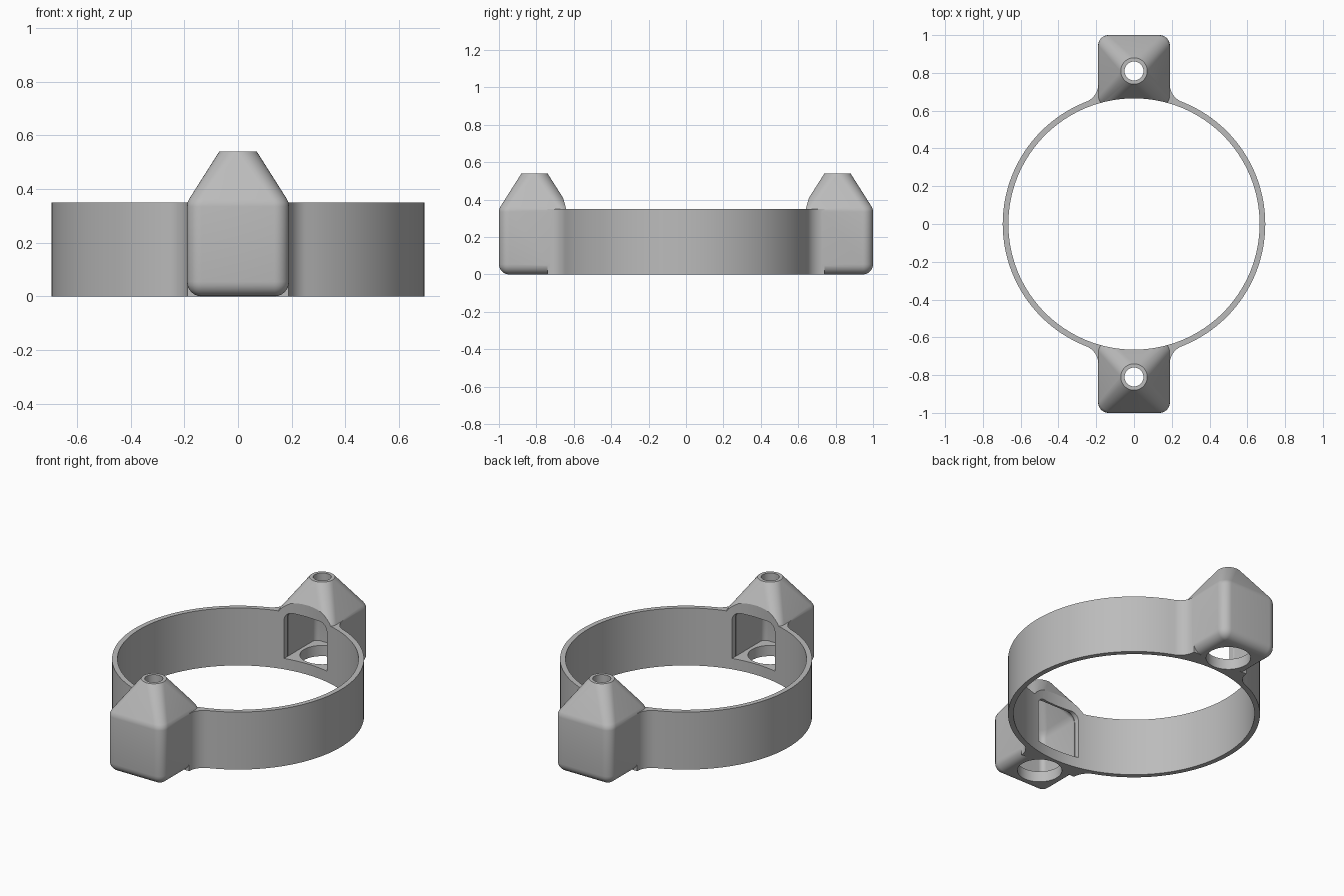
import bpy, bmesh
from math import sin, cos, pi, sqrt, atan2, radians

cube = bpy.data.objects.get("Cube")
if cube:
    bpy.data.objects.remove(cube, do_unlink=True)

RING_OUT, RING_IN, RING_H = 0.695, 0.665, 0.35
TOWER_Y, HALF, ROUND = 0.81, 0.19, 0.055
FILLET = 0.1

grey = bpy.data.materials.new("plain grey")
grey.use_nodes = True
COLOUR = (0.5, 0.5, 0.5, 1)
grey.diffuse_color = COLOUR
grey.node_tree.nodes["Principled BSDF"].inputs["Base Color"].default_value = COLOUR


def loft(name, loops):
    """Closed solid through equal-length loops of points."""
    bm = bmesh.new()
    rings = [[bm.verts.new(p) for p in loop] for loop in loops]
    n = len(rings[0])
    for a, b in zip(rings, rings[1:]):
        for i in range(n):
            j = (i + 1) % n
            bm.faces.new((a[i], a[j], b[j], b[i]))
    bm.faces.new(rings[0])
    bm.faces.new(rings[-1])
    bmesh.ops.recalc_face_normals(bm, faces=bm.faces)
    mesh = bpy.data.meshes.new(name)
    bm.to_mesh(mesh)
    bm.free()
    mesh.materials.append(grey)
    obj = bpy.data.objects.new(name, mesh)
    bpy.context.collection.objects.link(obj)
    return obj


def arc(cx, cy, r, a0, a1, steps):
    return [(cx + r * cos(a0 + (a1 - a0) * i / steps),
             cy + r * sin(a0 + (a1 - a0) * i / steps)) for i in range(steps + 1)]


def rounded_square(half, r, z, side):
    pts = []
    for k, (sx, sy) in enumerate(((1, 1), (-1, 1), (-1, -1), (1, -1))):
        pts += arc(sx * (half - r), sy * (half - r), r, k * pi / 2, (k + 1) * pi / 2, 8)
    # tiny overlap keeps neighbouring corner arcs distinct when fully round
    return [(x, side * (y + TOWER_Y), z) for x, y in pts]


def tower_loft(name, sections, side):
    loops = [rounded_square(h, min(r, h - 0.0005), z, side) for z, h, r in sections]
    return loft(name, loops)


def cylinder(name, r, y, z0, z1, steps):
    pts = arc(0, y, r, 0, 2 * pi, steps)[:-1]
    return loft(name, [[(px, py, z) for px, py in pts] for z in (z0, z1)])


def combine(body, tool, operation):
    mod = body.modifiers.new(operation, "BOOLEAN")
    mod.operation, mod.solver, mod.object = operation, "EXACT", tool
    bpy.context.view_layer.objects.active = body
    bpy.ops.object.modifier_apply(modifier=mod.name)
    bpy.data.objects.remove(tool, do_unlink=True)


# Ring outline, flared by fillets where it meets the towers
fx = HALF - 0.001 + FILLET
fy = sqrt((RING_OUT + FILLET) ** 2 - fx ** 2)
touch = atan2(fy, fx)
quarter = arc(0, 0, RING_OUT, 0, touch, 32)
quarter += arc(fx, fy, FILLET, touch + pi, pi, 10)[1:]
upper = quarter + [(-x, y) for x, y in reversed(quarter)]
outline = upper + [(-x, -y) for x, y in upper[1:-1]]
outline.insert(len(upper), None)
outline = [p for p in outline if p]
body = loft("ring_clamp", [[(x, y, z) for x, y in outline] for z in (0, RING_H)])

# Tower outside: rounded bottom edge, straight walls, cone-like cap
outer = []
for i in range(7):
    t = i / 6 * pi / 2
    inset = ROUND * (1 - sin(t))
    outer.append((ROUND * (1 - cos(t)), HALF - inset, max(ROUND - inset, 0.002)))
outer += [(0.335, HALF, ROUND), (0.35, 0.188, ROUND), (0.365, 0.181, ROUND),
          (0.54, 0.07, 0.07)]
# Tower cavity narrowing into the top hole
inner = [(0.065, 0.145, 0.03), (0.31, 0.145, 0.03), (0.335, 0.14, 0.035),
         (0.355, 0.13, 0.04), (0.48, 0.05, 0.05), (0.6, 0.05, 0.05)]

for side in (1, -1):
    combine(body, tower_loft("tower", outer, side), "UNION")

# Bore of the ring
combine(body, cylinder("bore", RING_IN, 0, -0.2, 0.8, 160), "DIFFERENCE")

# Arched window opening each cavity towards the bore
W, SILL, TOP, BEND = 0.144, 0.066, 0.35, 0.05
arch = [(-W, SILL), (W, SILL)]
arch += arc(W - BEND, TOP - BEND, BEND, 0, pi / 2, 8)
arch += arc(BEND - W, TOP - BEND, BEND, pi / 2, pi, 8)

for side in (1, -1):
    combine(body, tower_loft("cavity", inner, side), "DIFFERENCE")
    window = loft("window", [[(x, side * y, z) for x, z in arch] for y in (0.5, 0.68)])
    combine(body, window, "DIFFERENCE")
    combine(body, cylinder("base_hole", 0.123, side * TOWER_Y, -0.1, 0.1, 48), "DIFFERENCE")

# Smooth shading with crisp edges
bpy.ops.object.select_all(action="DESELECT")
body.select_set(True)
bpy.context.view_layer.objects.active = body
bpy.ops.object.shade_smooth_by_angle(angle=radians(32))
